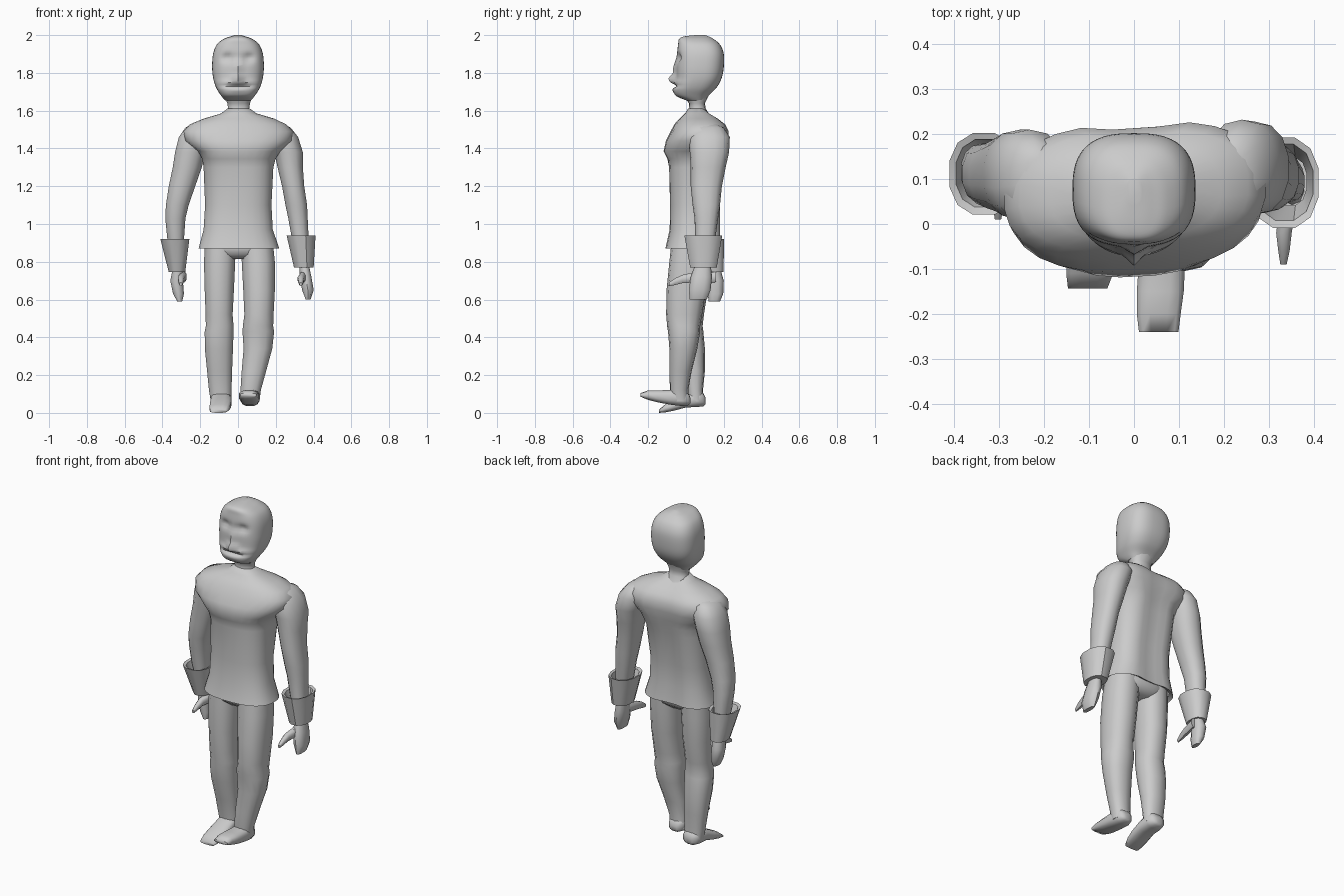
import bpy, bmesh
from math import cos, sin, pi, exp, radians


def spline(rings, steps):
    """Catmull-Rom resampling of ring parameters."""
    if steps < 2:
        return rings
    out = []
    for i in range(len(rings) - 1):
        a, b = rings[max(i - 1, 0)], rings[i]
        c, d = rings[i + 1], rings[min(i + 2, len(rings) - 1)]
        for s in range(steps):
            t = s / steps
            out.append(tuple(0.5 * (2 * q + (r - p) * t + (2 * p - 5 * q + 4 * r - u) * t * t
                                    + (3 * q - p - 3 * r + u) * t ** 3)
                             for p, q, r, u in zip(a, b, c, d)))
    return out + [rings[-1]]


def loft(name, rings, n=14, power=2.3, axis='z', steps=1, caps=(True, True), shape=None,
         angle=50, offset=0.5):
    """Skin rings (position, x0, x1, other0, other1) as superellipses along z or y."""
    bm = bmesh.new()
    loops = []
    for p, x0, x1, v0, v1 in spline(rings, steps):
        loop = []
        for i in range(n):
            a = 2 * pi * (i + offset) / n
            c, s = cos(a), sin(a)
            c = abs(c) ** (2 / power) * (1 if c > 0 else -1)
            s = abs(s) ** (2 / power) * (1 if s > 0 else -1)
            x = (x0 + x1) / 2 + (x1 - x0) / 2 * c
            v = (v0 + v1) / 2 + (v1 - v0) / 2 * s
            co = [x, v, p] if axis == 'z' else [x, p, v]
            if shape:
                co[1] += shape(co[0], co[1], co[2])
            loop.append(bm.verts.new(co))
        loops.append(loop)
    for a, b in zip(loops, loops[1:]):
        for i in range(n):
            j = (i + 1) % n
            bm.faces.new((a[i], a[j], b[j], b[i]))
    if caps[0]:
        bm.faces.new(loops[0])
    if caps[1]:
        bm.faces.new(loops[-1])
    bmesh.ops.recalc_face_normals(bm, faces=bm.faces)
    me = bpy.data.meshes.new(name)
    bm.to_mesh(me)
    bm.free()
    ob = bpy.data.objects.new(name, me)
    bpy.context.collection.objects.link(ob)
    bpy.ops.object.select_all(action='DESELECT')
    ob.select_set(True)
    bpy.context.view_layer.objects.active = ob
    bpy.ops.object.shade_smooth_by_angle(angle=radians(angle))
    return ob


def bump(x, z, x0, z0, sx, sz):
    return exp(-((x - x0) / sx) ** 2 - ((z - z0) / sz) ** 2)


def face(x, y, z):
    """Eye sockets, nose, upper lip, mouth and chin on the front of the head."""
    if y > 0.03:
        return 0
    d = 0.02 * (bump(x, z, 0.055, 1.88, 0.03, 0.022) + bump(x, z, -0.055, 1.88, 0.03, 0.022))
    d -= 0.034 * bump(x, z, 0, 1.77, 0.026, 0.02) + 0.018 * bump(x, z, 0, 1.82, 0.02, 0.05)
    d -= 0.01 * bump(x, z, 0, 1.75, 0.07, 0.012)
    d += 0.02 * bump(x, z, 0, 1.732, 0.08, 0.008)
    d -= 0.006 * bump(x, z, 0, 1.71, 0.05, 0.012)
    return d


def spine(x, y, z):
    """Shallow groove down the back, with the left shoulder set slightly back."""
    twist = 0.05 * x if z > 1.3 else 0
    return twist - (0.024 * exp(-(x / 0.07) ** 2) if y > 0.08 else 0)


# Head and neck
loft("head", [(1.655, -0.07, 0.07, 0.0, 0.10), (1.68, -0.09, 0.09, -0.055, 0.12),
              (1.72, -0.115, 0.115, -0.066, 0.16), (1.77, -0.131, 0.131, -0.052, 0.188),
              (1.83, -0.137, 0.137, -0.05, 0.20), (1.90, -0.132, 0.132, -0.047, 0.20),
              (1.95, -0.112, 0.112, -0.042, 0.18), (1.98, -0.075, 0.075, -0.036, 0.145),
              (1.993, -0.04, 0.04, -0.01, 0.12), (2.0, -0.015, 0.015, 0.05, 0.10)],
     n=48, power=2.7, steps=5, shape=face, offset=0)
loft("neck", [(1.57, -0.08, 0.085, 0.0, 0.13), (1.61, -0.053, 0.06, 0.018, 0.105),
              (1.64, -0.058, 0.065, 0.015, 0.10), (1.70, -0.085, 0.085, -0.03, 0.13)])

# Jacket body with flared open hem, full chest and wide shoulders
loft("jacket", [(0.885, -0.19, 0.20, -0.09, 0.14), (0.87, -0.21, 0.22, -0.11, 0.165),
                (0.97, -0.183, 0.185, -0.087, 0.155), (1.10, -0.175, 0.178, -0.085, 0.16),
                (1.30, -0.183, 0.188, -0.09, 0.195), (1.345, -0.19, 0.20, -0.098, 0.207),
                (1.385, -0.212, 0.225, -0.118, 0.215), (1.44, -0.28, 0.29, -0.105, 0.228),
                (1.49, -0.29, 0.295, -0.08, 0.228), (1.528, -0.255, 0.255, -0.06, 0.21),
                (1.557, -0.185, 0.195, -0.035, 0.175), (1.585, -0.09, 0.10, -0.005, 0.14),
                (1.612, -0.055, 0.062, 0.012, 0.11)],
     n=28, power=2.5, caps=(False, True), shape=spine, angle=70)

# Sleeves
loft("left_sleeve", [(1.53, 0.19, 0.24, 0.07, 0.16), (1.51, 0.17, 0.28, 0.035, 0.20),
                     (1.46, 0.16, 0.32, 0.015, 0.232), (1.38, 0.19, 0.345, 0.02, 0.228),
                     (1.30, 0.208, 0.345, 0.025, 0.21), (1.20, 0.232, 0.352, 0.025, 0.19),
                     (1.10, 0.25, 0.367, 0.035, 0.18), (1.03, 0.265, 0.37, 0.045, 0.17),
                     (0.92, 0.285, 0.375, 0.05, 0.155), (0.80, 0.32, 0.38, 0.05, 0.14)])
loft("right_sleeve", [(1.53, -0.24, -0.18, 0.06, 0.15), (1.51, -0.28, -0.165, 0.025, 0.185),
                      (1.46, -0.315, -0.15, 0.005, 0.21), (1.38, -0.335, -0.17, 0.01, 0.21),
                      (1.30, -0.347, -0.19, 0.02, 0.20), (1.20, -0.368, -0.225, 0.03, 0.185),
                      (1.10, -0.383, -0.26, 0.04, 0.18), (1.03, -0.386, -0.277, 0.055, 0.18),
                      (0.92, -0.375, -0.285, 0.07, 0.18), (0.77, -0.35, -0.29, 0.10, 0.18)])

# Flared cuffs, open at the top
loft("left_cuff", [(0.77, 0.335, 0.375, 0.05, 0.14), (0.77, 0.295, 0.402, 0.02, 0.165),
                   (0.94, 0.255, 0.413, -0.012, 0.195), (0.935, 0.27, 0.40, 0.005, 0.18),
                   (0.83, 0.31, 0.385, 0.04, 0.15)], n=12, caps=(True, False), angle=35)
loft("right_cuff", [(0.745, -0.345, -0.295, 0.11, 0.18), (0.745, -0.368, -0.278, 0.075, 0.2),
                    (0.92, -0.413, -0.255, 0.018, 0.205), (0.915, -0.398, -0.27, 0.035, 0.19),
                    (0.81, -0.365, -0.285, 0.075, 0.18)], n=12, caps=(True, False), angle=35)

# Hands and thumbs
loft("left_hand", [(0.79, 0.325, 0.375, 0.05, 0.13), (0.72, 0.325, 0.39, 0.025, 0.138),
                   (0.65, 0.338, 0.402, 0.015, 0.13), (0.60, 0.358, 0.385, 0.02, 0.11)], n=10)
loft("right_hand", [(0.77, -0.345, -0.29, 0.11, 0.18), (0.70, -0.36, -0.29, 0.11, 0.2),
                    (0.63, -0.345, -0.285, 0.115, 0.197), (0.59, -0.322, -0.295, 0.12, 0.18)], n=10)
for name, dx, dy in (("left_thumb", 0, 0), ("right_thumb", -0.635, 0.1)):
    loft(name, [(y + dy, a + dx, b + dx, c, d) for y, a, b, c, d in (
        (0.06, 0.325, 0.365, 0.69, 0.75), (-0.02, 0.315, 0.352, 0.685, 0.732),
        (-0.06, 0.32, 0.347, 0.675, 0.713), (-0.09, 0.325, 0.34, 0.67, 0.69))], n=8, axis='y')

# Hips and legs
loft("hips", [(0.96, -0.165, 0.17, -0.07, 0.13), (0.87, -0.178, 0.19, -0.08, 0.13),
              (0.84, -0.16, 0.17, -0.07, 0.12), (0.815, -0.09, 0.10, -0.04, 0.09)], n=16)
loft("left_leg", [(0.92, 0.01, 0.185, -0.075, 0.12), (0.80, 0.018, 0.197, -0.088, 0.117),
                  (0.65, 0.026, 0.197, -0.103, 0.105), (0.52, 0.032, 0.19, -0.105, 0.085),
                  (0.46, 0.024, 0.188, -0.10, 0.075), (0.43, 0.022, 0.193, -0.095, 0.075),
                  (0.34, 0.028, 0.183, -0.088, 0.06), (0.22, 0.018, 0.15, -0.088, 0.03),
                  (0.12, 0.012, 0.122, -0.085, 0.012), (0.06, 0.012, 0.115, -0.08, 0.018)])
loft("right_leg", [(0.92, -0.175, -0.01, -0.07, 0.125), (0.80, -0.182, -0.013, -0.075, 0.12),
                   (0.65, -0.178, -0.02, -0.075, 0.115), (0.52, -0.173, -0.027, -0.068, 0.095),
                   (0.46, -0.172, -0.022, -0.06, 0.088), (0.43, -0.178, -0.022, -0.058, 0.092),
                   (0.34, -0.177, -0.025, -0.045, 0.10), (0.22, -0.165, -0.03, -0.015, 0.10),
                   (0.12, -0.155, -0.033, 0.005, 0.09), (0.06, -0.145, -0.035, 0.01, 0.095)])

# Feet: the left one forward with its toe raised
loft("left_foot", [(0.024, 0.045, 0.085, 0.05, 0.08), (0.012, 0.025, 0.105, 0.04, 0.105),
                   (-0.02, 0.012, 0.115, 0.035, 0.13), (-0.08, 0.01, 0.115, 0.042, 0.122),
                   (-0.15, 0.005, 0.112, 0.055, 0.12), (-0.20, 0.005, 0.105, 0.068, 0.12),
                   (-0.24, 0.01, 0.1, 0.085, 0.105)], n=12, power=2.8, axis='y', angle=70)
loft("right_foot", [(0.104, -0.11, -0.07, 0.045, 0.08), (0.092, -0.135, -0.045, 0.034, 0.105),
                    (0.06, -0.145, -0.035, 0.03, 0.12), (0.0, -0.145, -0.033, 0.028, 0.098),
                    (-0.06, -0.15, -0.035, 0.012, 0.07), (-0.11, -0.152, -0.045, 0.002, 0.045),
                    (-0.143, -0.148, -0.058, 0.0, 0.018)], n=12, power=2.8, axis='y', angle=70)
